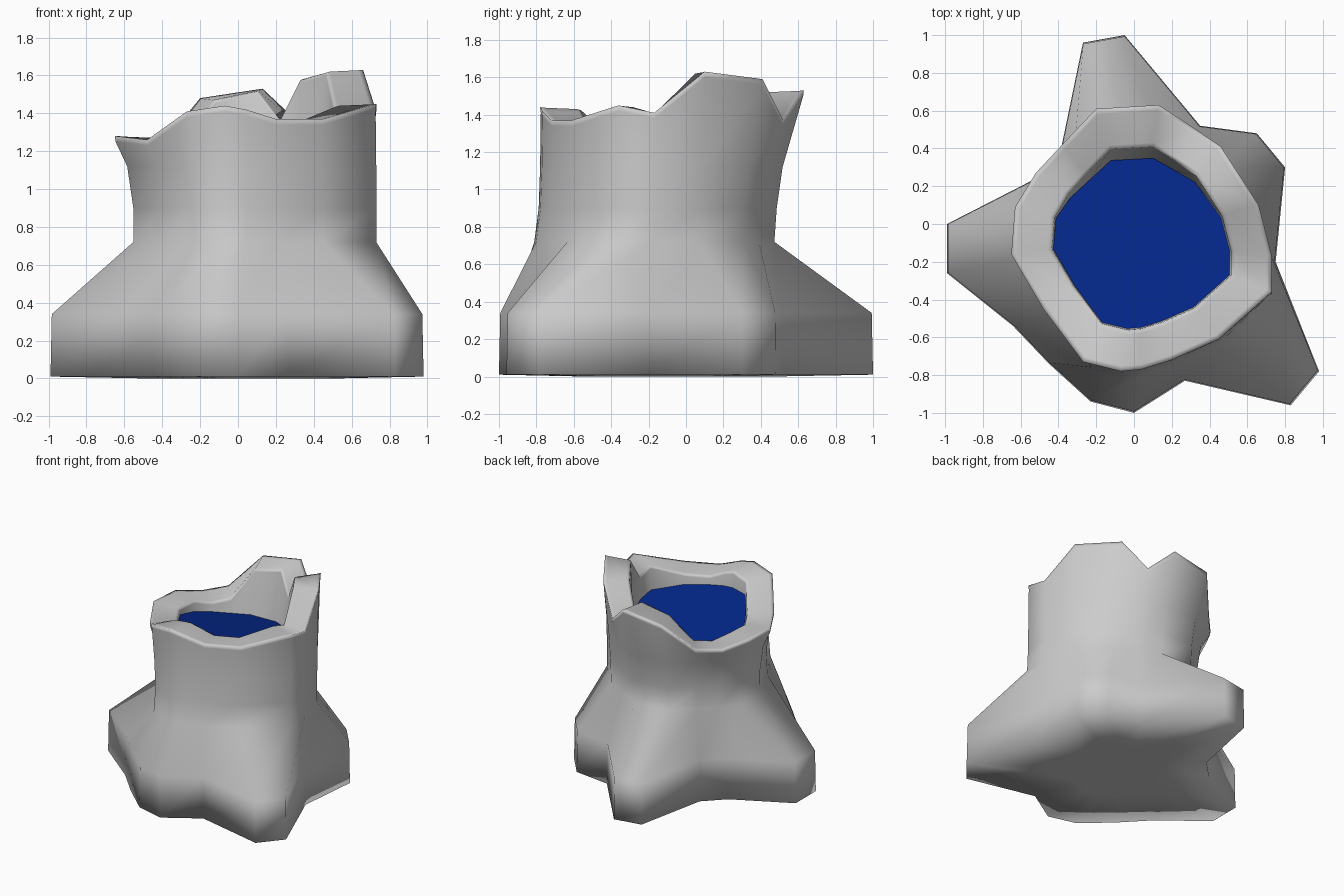
import bpy, bmesh
from mathutils import Vector

if "Cube" in bpy.data.objects:
    bpy.data.objects.remove(bpy.data.objects["Cube"])

# One column per side: base x, base y, rim x, rim y, rim z
COLS = [
    (.75, -.20, .73, -.17, 1.41), (.80, .30, .66, .10, 1.63),
    (.65, .48, .46, .41, 1.59), (.35, .52, .30, .52, 1.37),
    (-.05, 1.0, .13, .63, 1.53), (-.27, .96, -.20, .61, 1.48),
    (-.39, .38, -.38, .42, 1.26), (-.54, .23, -.52, .27, 1.24),
    (-.99, 0, -.63, .09, 1.28), (-.99, -.26, -.65, -.16, 1.28),
    (-.64, -.54, -.48, -.45, 1.26), (-.45, -.74, -.27, -.73, 1.41),
    (-.23, -.94, -.07, -.78, 1.44), (0, -1.0, .04, -.77, 1.42),
    (.27, -.83, .20, -.72, 1.37), (.83, -.96, .45, -.61, 1.37),
    (.98, -.78, .73, -.36, 1.45)]
BASE = [(bx, by) for bx, by, *_ in COLS]
RIM = [(x, y, z) for _, _, x, y, z in COLS]
CX, CY = .04, -.08


def inset(x, y, f):
    return CX + (x - CX) * f, CY + (y - CY) * f


def trunk(z, left, back, front):
    """Trunk section: the rim outline pulled in on each side."""
    return [(x * (left if x < 0 else 1), y * (back if y > 0 else front), z)
            for x, y, _ in RIM]


def lip(f, drop):
    return [(*inset(x, y, f), z - drop) for x, y, z in RIM]


def hollow(f, z, back=.87):
    """Section of the hollow, tilted so that it is higher at the front."""
    ring = [inset(x, y, f) for x, y, _ in RIM]
    return [(x, y * (back if y > 0 else 1), z - .19 * y) for x, y in ring]


def make_object(name, rings, cap_down, smooth):
    """Bridge closed rings of points and cap the first ring."""
    bm = bmesh.new()
    loops = [[bm.verts.new(p) for p in ring] for ring in rings]
    n = len(COLS)
    for a, b in zip(loops, loops[1:]):
        for i in range(n):
            j = (i + 1) % n
            bm.faces.new((a[i], a[j], b[j], b[i]))
    c = bm.verts.new(sum((v.co for v in loops[0]), Vector()) / n)
    for i in range(n):
        tri = (loops[0][i], loops[0][(i + 1) % n], c)
        bm.faces.new(tri[::-1] if cap_down else tri)
    for f in bm.faces:
        f.smooth = smooth
    me = bpy.data.meshes.new(name)
    bm.to_mesh(me)
    bm.free()
    ob = bpy.data.objects.new(name, me)
    bpy.context.collection.objects.link(ob)
    return ob


# Stump: roots, waisted trunk, thick uneven rim with tight edge loops, hollow
make_object("stump", [
    [(*inset(x, y, .5), 0) for x, y in BASE],
    [(x, y, .01) for x, y in BASE],
    [(x * .993, y * .993, .34) for x, y in BASE],
    trunk(.72, .85, .75, 1.04),
    trunk(.90, .85, .77, 1.01),
    trunk(1.12, .90, .82, 1.0),
    lip(.995, .03), lip(1, 0), lip(.96, .003),
    lip(.72, .01), lip(.69, .015), lip(.685, .03),
    hollow(.675, 1.17),
], True, True)

# Water filling the hollow
water = make_object("water", [hollow(.677, 1.195)], False, False)
mat = bpy.data.materials.new("water_blue")
mat.diffuse_color = (.001, .02, .25, 1)
mat.use_nodes = True
mat.node_tree.nodes["Principled BSDF"].inputs["Base Color"].default_value = mat.diffuse_color
water.data.materials.append(mat)
